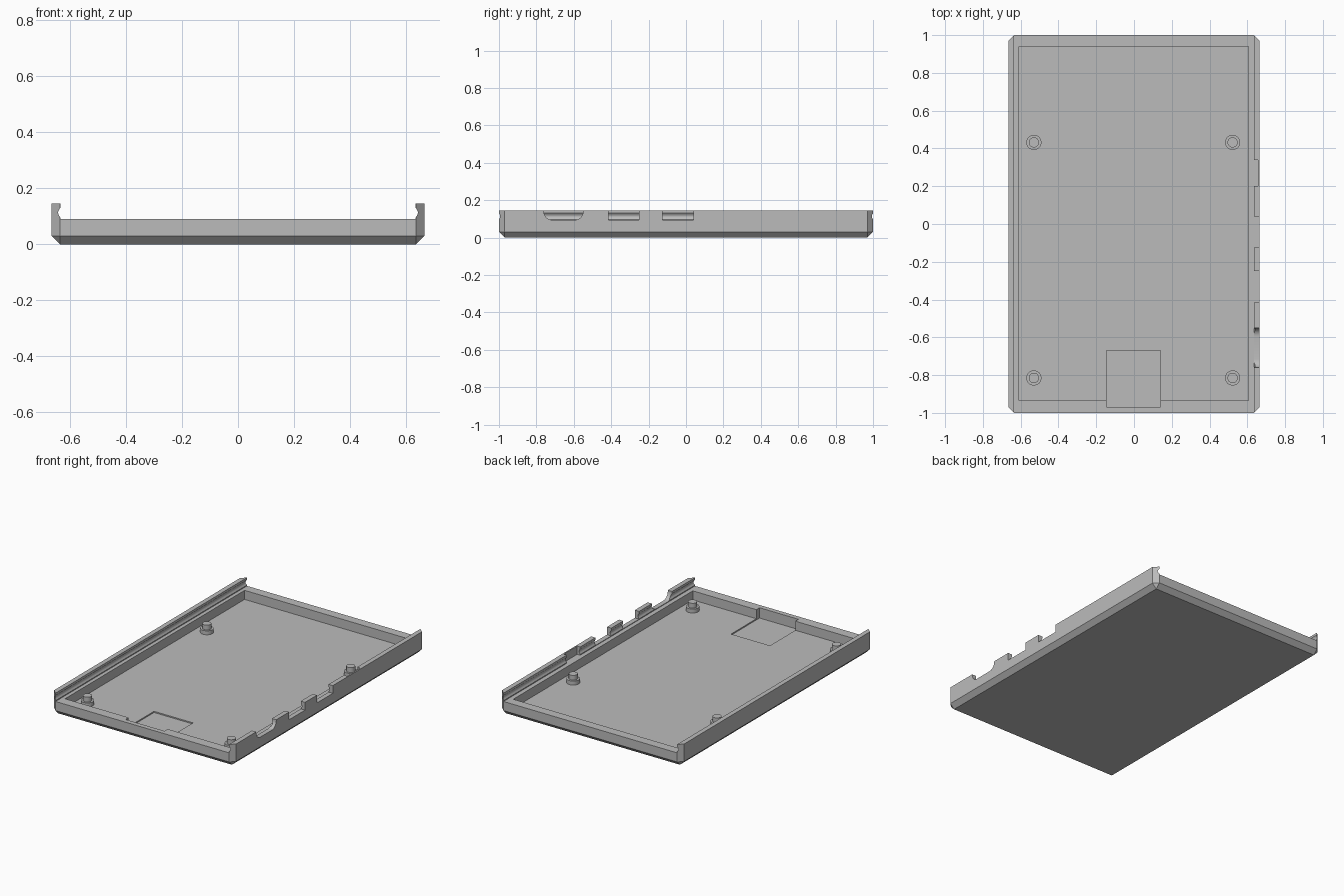
import bpy, bmesh, math

cube = bpy.data.objects.get("Cube")
if cube:
    bpy.data.objects.remove(cube, do_unlink=True)

W, L, H = 0.665, 1.0, 0.145      # half width, half length, lip height
CH, RIM, FLOOR = 0.03, 0.09, 0.03

grey = bpy.data.materials.new("plain_grey")
grey.use_nodes = True
grey.diffuse_color = (0.5, 0.5, 0.5, 1)
grey.node_tree.nodes["Principled BSDF"].inputs["Base Color"].default_value = (0.5, 0.5, 0.5, 1)


def finish(name, bm):
    bmesh.ops.recalc_face_normals(bm, faces=bm.faces)
    mesh = bpy.data.meshes.new(name)
    bm.to_mesh(mesh)
    bm.free()
    mesh.materials.append(grey)
    obj = bpy.data.objects.new(name, mesh)
    bpy.context.collection.objects.link(obj)
    return obj


def prism(name, points, axis, start, end):
    """Extrude a closed 2D profile along one axis."""
    bm = bmesh.new()
    place = {"x": lambda a, b: (start, a, b), "y": lambda a, b: (a, start, b)}[axis]
    face = bm.faces.new([bm.verts.new(place(a, b)) for a, b in points])
    out = bmesh.ops.extrude_face_region(bm, geom=[face])
    step = (end - start, 0, 0) if axis == "x" else (0, end - start, 0)
    verts = [v for v in out["geom"] if isinstance(v, bmesh.types.BMVert)]
    bmesh.ops.translate(bm, verts=verts, vec=step)
    return finish(name, bm)


def box(name, x0, x1, y0, y1, z0, z1):
    return prism(name, [(x0, z0), (x1, z0), (x1, z1), (x0, z1)], "y", y0, y1)


def select(obj):
    bpy.ops.object.select_all(action="DESELECT")
    obj.select_set(True)
    bpy.context.view_layer.objects.active = obj


def carve(target, cutter):
    cutter.hide_render = True
    mod = target.modifiers.new("cut", "BOOLEAN")
    mod.operation, mod.solver, mod.object = "DIFFERENCE", "EXACT", cutter
    select(target)
    bpy.ops.object.modifier_apply(modifier=mod.name)
    bpy.data.objects.remove(cutter, do_unlink=True)


# Outer block: chamfered upright corners and chamfered underside
bm = bmesh.new()
for sx in (-1, 1):
    for sy in (-1, 1):
        bm.verts.new((sx * (W - CH), sy * (L - CH), 0))
        for z in (CH, H):
            bm.verts.new((sx * (W - CH), sy * L, z))
            bm.verts.new((sx * W, sy * (L - CH), z))
bmesh.ops.convex_hull(bm, input=bm.verts)
bmesh.ops.dissolve_limit(bm, angle_limit=0.01, verts=bm.verts, edges=bm.edges)
tray = finish("tray_shell", bm)

# Space between the side lips, with a rounded snap groove in each lip
INNER = 0.634
groove = []
for i in range(9):
    t = i / 8
    groove.append((INNER + 0.008 * math.sin(math.pi * t), 0.096 + 0.034 * t))
right_half = [(INNER, RIM)] + groove + [(INNER, H + 0.1)]
channel = right_half + [(-x, z) for x, z in reversed(right_half)]
carve(tray, prism("channel_cutter", channel, "y", -1.1, 1.1))

# Main cavity, front notch and shallow floor pocket
carve(tray, box("cavity_cutter", -0.61, 0.605, -0.935, 0.94, FLOOR, 0.2))
carve(tray, box("notch_cutter", -0.145, 0.14, -0.968, -0.67, FLOOR - 0.008, 0.2))

# Square port openings in the left lip
for y0, y1 in ((-0.415, -0.25), (-0.125, 0.04)):
    carve(tray, box("port_cutter", 0.62, 0.7, y0, y1, 0.094, 0.2))

# Port opening with rounded lower corners
R = 0.045
port = [(-0.55, 0.2), (-0.76, 0.2)]
for cy, first in ((-0.76 + R, 180), (-0.55 - R, 270)):
    for i in range(7):
        a = math.radians(first + 15 * i)
        port.append((cy + R * math.cos(a), 0.094 + R + R * math.sin(a)))
carve(tray, prism("round_port_cutter", port, "x", 0.62, 0.7))

# Inner recess that leaves a thin outer wall
carve(tray, box("recess_cutter", 0.62, 0.656, 0.2, 0.34, RIM, 0.2))

select(tray)
bpy.ops.object.shade_smooth_by_angle(angle=math.radians(30))


# Stepped locating pegs
def peg(name, x, y):
    bm = bmesh.new()
    profile = [(0.04, FLOOR - 0.005), (0.04, 0.056), (0.027, 0.056), (0.027, 0.088)]
    rings = []
    for r, z in profile:
        rings.append([bm.verts.new((x + r * math.cos(math.tau * i / 32),
                                    y + r * math.sin(math.tau * i / 32), z)) for i in range(32)])
    for low, high in zip(rings, rings[1:]):
        for i in range(32):
            j = (i + 1) % 32
            bm.faces.new((low[i], low[j], high[j], high[i]))
    bm.faces.new(rings[0])
    bm.faces.new(rings[-1])
    select(finish(name, bm))
    bpy.ops.object.shade_smooth_by_angle(angle=math.radians(30))


for side, x in (("right", -0.53), ("left", 0.522)):
    for end, y in (("front", -0.815), ("back", 0.432)):
        peg(f"{end}_{side}_peg", x, y)
